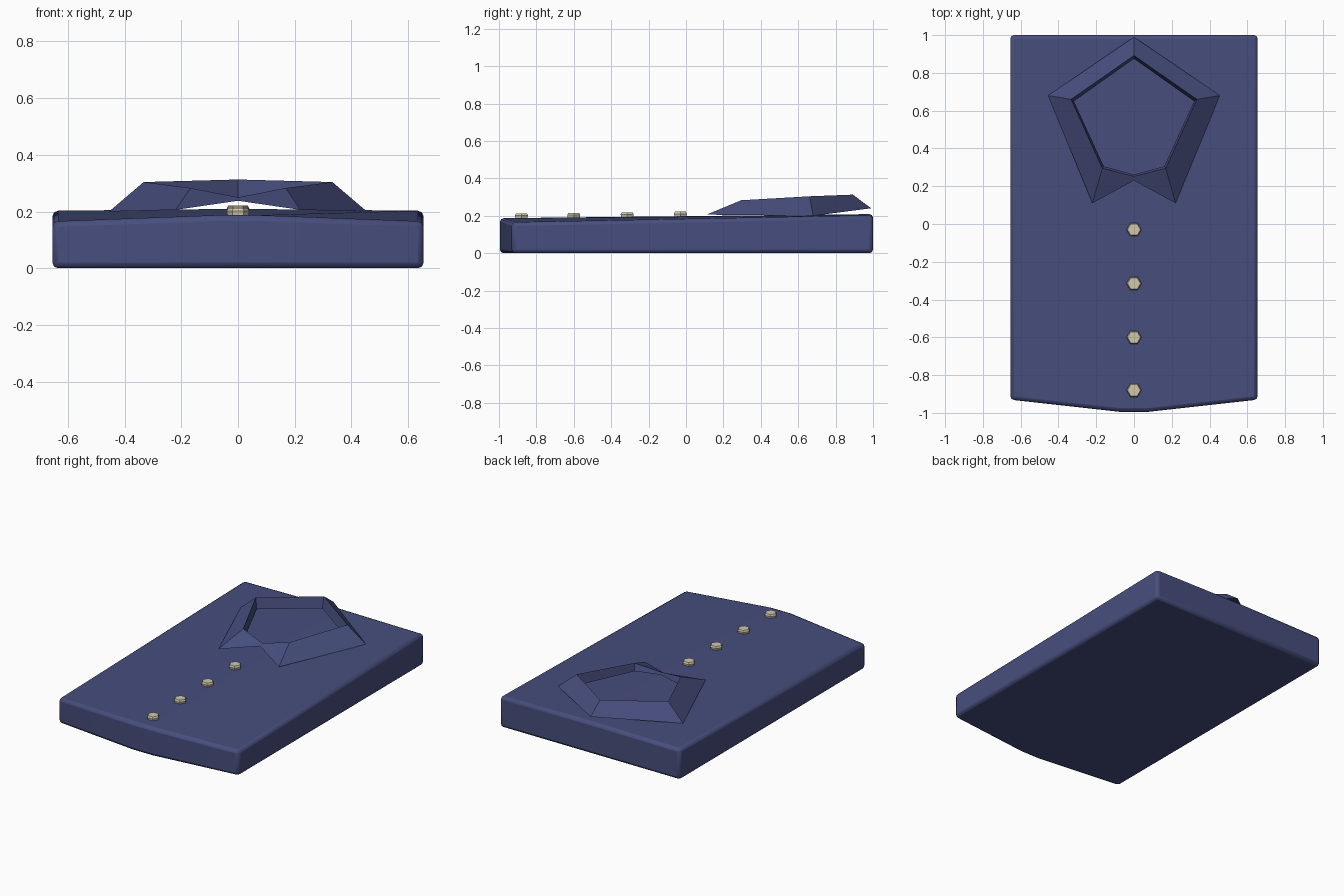
import bpy, bmesh, math

if "Cube" in bpy.data.objects:
    bpy.data.objects.remove(bpy.data.objects["Cube"])


def material(name, rgb):
    m = bpy.data.materials.new(name)
    m.diffuse_color = (*rgb, 1)
    m.use_nodes = True
    m.node_tree.nodes["Principled BSDF"].inputs["Base Color"].default_value = m.diffuse_color
    return m


NAVY = material("navy_cloth", (0.062, 0.076, 0.205))
CREAM = material("cream_button", (0.64, 0.58, 0.41))


def make_object(name, verts, faces, mat, smooth_angle=None):
    mesh = bpy.data.meshes.new(name)
    mesh.from_pydata(verts, [], faces)
    bm = bmesh.new()
    bm.from_mesh(mesh)
    bmesh.ops.recalc_face_normals(bm, faces=bm.faces)
    bm.to_mesh(mesh)
    bm.free()
    mesh.materials.append(mat)
    ob = bpy.data.objects.new(name, mesh)
    bpy.context.collection.objects.link(ob)
    if smooth_angle:
        bpy.ops.object.select_all(action='DESELECT')
        ob.select_set(True)
        bpy.context.view_layer.objects.active = ob
        bpy.ops.object.shade_smooth_by_angle(angle=math.radians(smooth_angle))
    return ob


# Folded body: slab with a slightly pointed hem and a crowned, sloping top
columns = [(-0.655, -0.93, 0.165, 0.203), (-0.07, -0.995, 0.187, 0.209),
           (0.07, -0.995, 0.187, 0.209), (0.655, -0.93, 0.165, 0.203)]
verts, faces = [], []
for x, front, z_front, z_back in columns:
    verts += [(x, front, 0), (x, front, z_front), (x, 1, z_back), (x, 1, 0)]
for i in range(3):
    a = i * 4
    for j in range(4):
        k = (j + 1) % 4
        faces.append((a + j, a + k, a + 4 + k, a + 4 + j))
faces += [(0, 1, 2, 3), (12, 13, 14, 15)]
body = make_object("shirt_body", verts, faces, NAVY, 35)
bevel = body.modifiers.new("soft_edges", 'BEVEL')
bevel.width = 0.02
bevel.segments = 2
bevel.limit_method = 'ANGLE'
bevel.angle_limit = math.radians(40)

# Collar: hem, fold and inner band, listed from back centre to front centre
hem = [(0, 0.99, 0.24), (0.455, 0.68, 0.2), (0.22, 0.11, 0.206), (0, 0.23, 0.238)]
fold = [(0, 0.892, 0.313), (0.333, 0.66, 0.304), (0.168, 0.295, 0.283), (0, 0.252, 0.25)]
band = [(0, 0.875, 0.24), (0.318, 0.65, 0.235), (0.16, 0.305, 0.235), (0, 0.262, 0.238)]
verts, faces = [], []
for loop in (hem, fold, band):
    verts += loop + [(-x, y, z) for x, y, z in loop[2:0:-1]]
for row in range(2):
    for i in range(6):
        j = (i + 1) % 6
        a, b = row * 6, row * 6 + 6
        faces.append((a + i, a + j, b + j, b + i))
make_object("collar", verts, faces, NAVY, 35)

# Row of hexagonal buttons down the front
for n, y in enumerate((-0.03, -0.315, -0.6, -0.88)):
    z = 0.198 + 0.011 * y
    verts, faces = [], []
    for radius, height in ((0.034, z - 0.015), (0.04, z + 0.013), (0.034, z + 0.024)):
        verts += [(radius * math.cos(k * math.pi / 3),
                   y + radius * math.sin(k * math.pi / 3), height) for k in range(6)]
    for row in (0, 6):
        faces += [(row + k, row + (k + 1) % 6, row + 6 + (k + 1) % 6, row + 6 + k)
                  for k in range(6)]
    faces += [tuple(range(6)), tuple(range(12, 18))]
    make_object(f"button_{n + 1}", verts, faces, CREAM)
